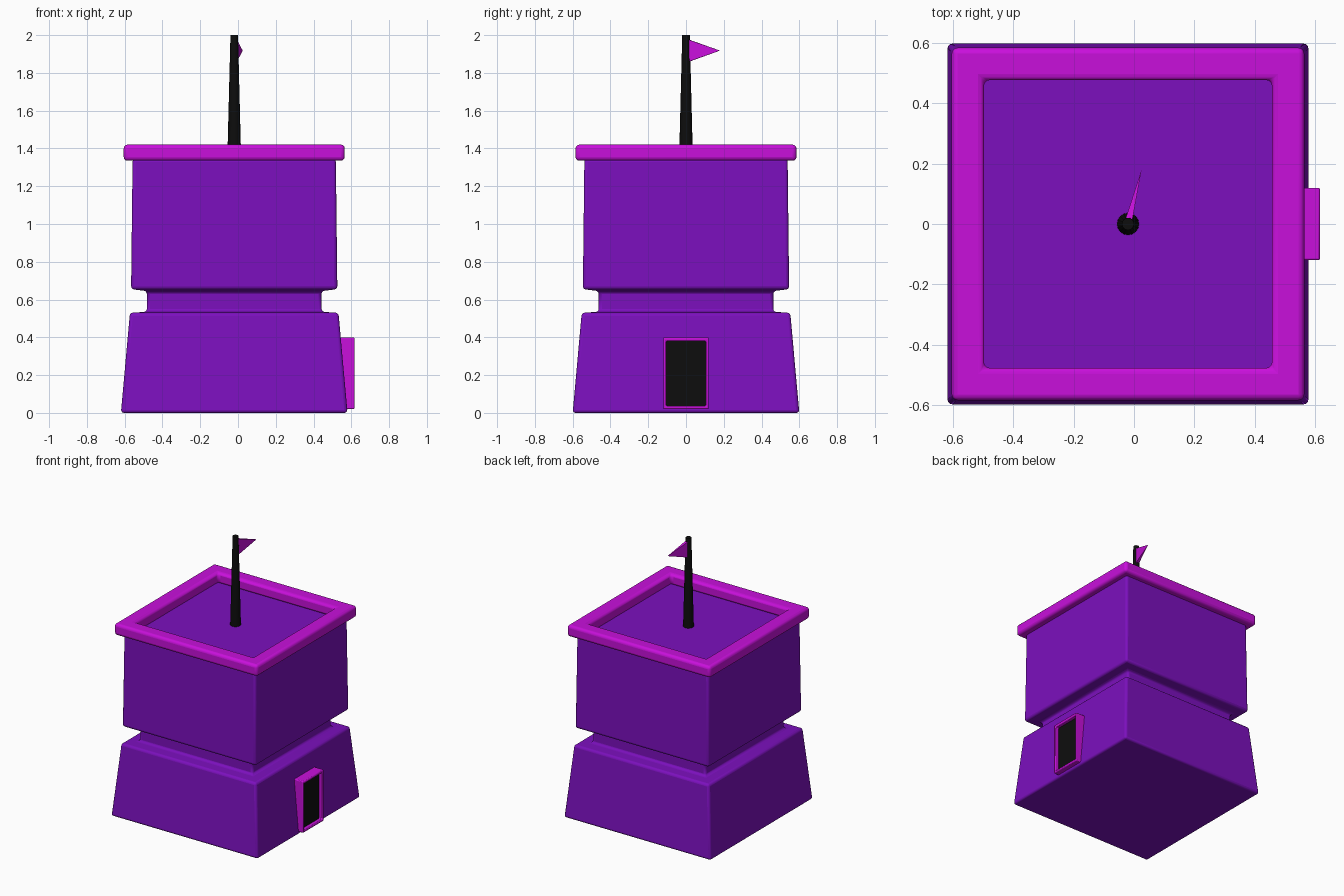
import bpy, bmesh, math

if "Cube" in bpy.data.objects:
    bpy.data.objects.remove(bpy.data.objects["Cube"])

CX = -0.02  # tower axis


def material(name, rgb):
    m = bpy.data.materials.new(name)
    m.diffuse_color = (*rgb, 1)
    m.use_nodes = True
    m.node_tree.nodes["Principled BSDF"].inputs["Base Color"].default_value = m.diffuse_color
    return m


PURPLE = material("purple", (0.20, 0.005, 0.51))
MAGENTA = material("magenta", (0.58, 0.005, 0.71))
BLACK = material("black", (0.004, 0.004, 0.004))


def finish(name, bm, mat, bevel=0, segments=3):
    bmesh.ops.recalc_face_normals(bm, faces=bm.faces)
    me = bpy.data.meshes.new(name)
    bm.to_mesh(me)
    bm.free()
    ob = bpy.data.objects.new(name, me)
    bpy.context.collection.objects.link(ob)
    me.materials.append(mat)
    bpy.ops.object.select_all(action='DESELECT')
    bpy.context.view_layer.objects.active = ob
    ob.select_set(True)
    if bevel:
        mod = ob.modifiers.new("bevel", 'BEVEL')
        mod.width, mod.segments = bevel, segments
        mod.limit_method = 'ANGLE'
        mod.angle_limit = math.radians(30)
    bpy.ops.object.shade_smooth_by_angle(angle=math.radians(35))
    return ob


def loft(rings, closed=False):
    """Skin a list of equal-length point rings; cap the ends or close the loop."""
    bm = bmesh.new()
    vr = [[bm.verts.new(p) for p in r] for r in rings]
    pairs = list(zip(vr, vr[1:])) + ([(vr[-1], vr[0])] if closed else [])
    n = len(vr[0])
    for a, b in pairs:
        for i in range(n):
            j = (i + 1) % n
            bm.faces.new((a[i], a[j], b[j], b[i]))
    if not closed:
        bm.faces.new(vr[0])
        bm.faces.new(vr[-1])
    return bm


def square(h, z):
    return [(CX + sx * h, sy * h, z) for sx, sy in ((-1, -1), (1, -1), (1, 1), (-1, 1))]


def door_ring(hw, z0, z1, x):
    return [(x, -hw, z0), (x, hw, z0), (x, hw, z1), (x, -hw, z1)]


# Tower body: battered base, recessed neck, upper block
body = [(0.60, 0), (0.552, 0.53), (0.462, 0.535), (0.462, 0.645), (0.546, 0.655), (0.538, 1.345)]
finish("tower_body", loft([square(h, z) for h, z in body]), PURPLE, 0.016)

# Rim around the roof
rim = [(0.585, 1.335), (0.585, 1.42), (0.478, 1.42), (0.478, 1.335)]
finish("roof_rim", loft([square(h, z) for h, z in rim], closed=True), MAGENTA, 0.02)

# Door frame with recessed dark panel
frame = [(0.12, 0.02, 0.40, 0.50), (0.12, 0.02, 0.40, 0.617),
         (0.105, 0.037, 0.38, 0.617), (0.105, 0.037, 0.38, 0.50)]
finish("door_frame", loft([door_ring(*r) for r in frame], closed=True), MAGENTA, 0.006, 2)
finish("door_panel", loft([door_ring(0.11, 0.03, 0.39, x) for x in (0.52, 0.59)]), BLACK)

# Tapered flagpole
bm = bmesh.new()
bmesh.ops.create_cone(bm, cap_ends=True, segments=16, radius1=0.037, radius2=0.02, depth=0.67)
bmesh.ops.translate(bm, verts=bm.verts, vec=(CX, 0, 1.665))
finish("flagpole", bm, BLACK)

# Pennant: thin spike pointing to the back
bm = bmesh.new()
pts = [(CX - 0.012, 0.005, 1.855), (CX + 0.012, 0, 1.855),
       (CX + 0.012, 0, 1.98), (CX - 0.012, 0.005, 1.98)]
base = [bm.verts.new(p) for p in pts]
tip = bm.verts.new((0.025, 0.18, 1.918))
bm.faces.new(base)
for i in range(4):
    bm.faces.new((base[i], base[(i + 1) % 4], tip))
finish("pennant", bm, MAGENTA)
